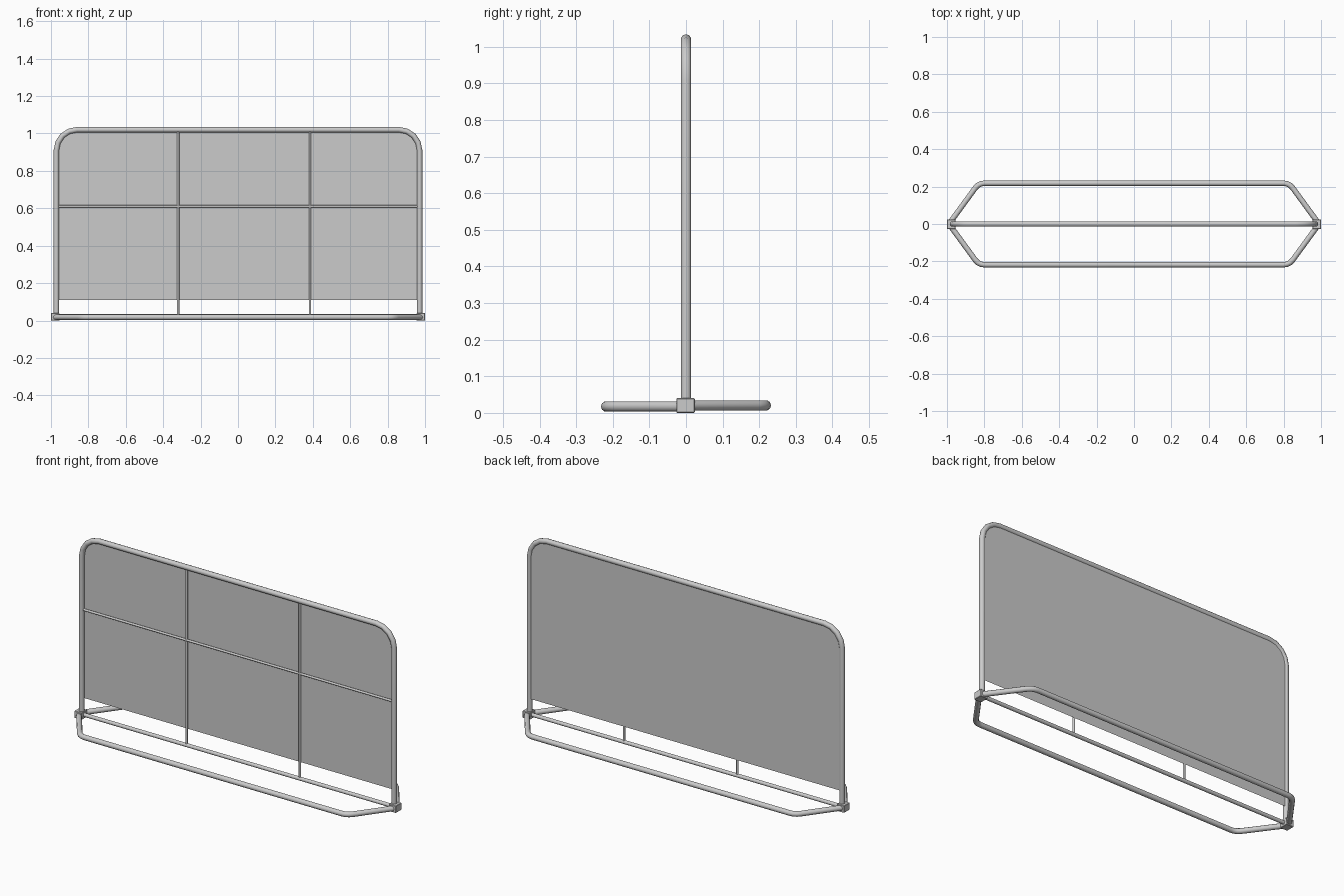
import bpy, bmesh, math
from mathutils import Vector

if "Cube" in bpy.data.objects:
    bpy.data.objects.remove(bpy.data.objects["Cube"])


def fillet(points, radius, steps):
    """Round the inner corners of an open path."""
    pts = [Vector(p) for p in points]
    out = [pts[0]]
    for a, b, c in zip(pts, pts[1:], pts[2:]):
        u, v = (a - b).normalized(), (c - b).normalized()
        half = u.angle(v) / 2
        centre = b + (u + v).normalized() * radius / math.sin(half)
        start = (b + u * radius / math.tan(half) - centre).normalized()
        end = (b + v * radius / math.tan(half) - centre).normalized()
        for i in range(steps + 1):
            out.append(centre + start.slerp(end, i / steps) * radius)
    return out + [pts[-1]]


def tube(name, points, radius, res=3):
    """Capped round tube along a path."""
    curve = bpy.data.curves.new(name, 'CURVE')
    curve.dimensions = '3D'
    curve.bevel_depth = radius
    curve.bevel_resolution = res
    curve.use_fill_caps = True
    spline = curve.splines.new('POLY')
    spline.points.add(len(points) - 1)
    for sp, p in zip(spline.points, points):
        sp.co = (*p, 1)
    obj = bpy.data.objects.new(name, curve)
    bpy.context.collection.objects.link(obj)
    bpy.ops.object.select_all(action='DESELECT')
    obj.select_set(True)
    bpy.context.view_layer.objects.active = obj
    bpy.ops.object.convert(target='MESH')
    bpy.ops.object.shade_smooth_by_angle(angle=math.radians(50))
    return bpy.context.object


X, TOP = 0.971, 1.02

# Upright hoop with rounded top corners
hoop = fillet([(-X, 0, 0.02), (-X, 0, TOP), (X, 0, TOP), (X, 0, 0.02)], 0.11, 4)
tube("main_frame", hoop, 0.0145)

# Bottom rail and thin grid bars
tube("bottom_rail", [(-X, 0, 0.02), (X, 0, 0.02)], 0.0105)
for i, x in enumerate((-0.32, 0.385)):
    tube(f"vertical_bar_{i + 1}", [(x, 0, 0.02), (x, 0, TOP)], 0.0065, 2)
tube("horizontal_bar", [(-X, 0, 0.61), (X, 0, 0.61)], 0.0065, 2)

# Floor loops in front and behind
for name, s, z in (("front_foot", -1, 0.0175), ("back_foot", 1, 0.0205)):
    path = fillet([(-0.982, 0.01 * s, z), (-0.83, 0.218 * s, z),
                   (0.83, 0.218 * s, z), (0.982, 0.01 * s, z)], 0.06, 3)
    tube(name, path, 0.0145)

# Corner joint blocks
for name, s in (("left_joint", -1), ("right_joint", 1)):
    bm = bmesh.new()
    bmesh.ops.create_cube(bm, size=1)
    bmesh.ops.scale(bm, vec=(0.045, 0.05, 0.04), verts=bm.verts)
    bmesh.ops.translate(bm, vec=(s * 0.9775, -0.001, 0.02), verts=bm.verts)
    bmesh.ops.bevel(bm, geom=bm.edges[:], offset=0.002, segments=1, affect='EDGES')
    mesh = bpy.data.meshes.new(name)
    bm.to_mesh(mesh)
    bm.free()
    bpy.context.collection.objects.link(bpy.data.objects.new(name, mesh))

# Flat sheet behind the bars, following the hoop outline
outline = [(p.x, 0.007, max(p.z, 0.11)) for p in hoop]
mesh = bpy.data.meshes.new("panel_sheet")
mesh.from_pydata(outline, [], [list(range(len(outline)))])
bpy.context.collection.objects.link(bpy.data.objects.new("panel_sheet", mesh))
